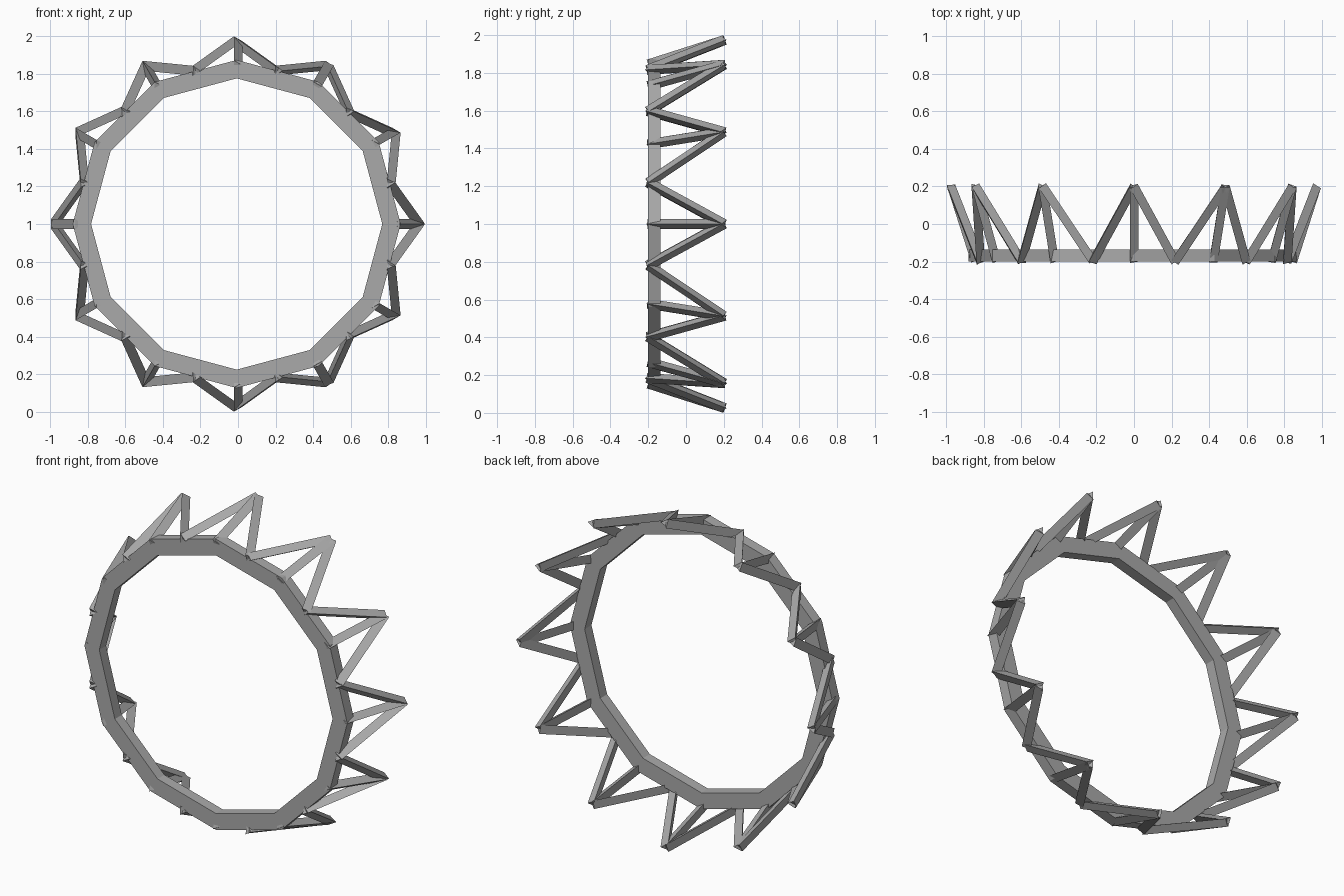
import bpy, bmesh, math
from mathutils import Vector

if "Cube" in bpy.data.objects:
    bpy.data.objects.remove(bpy.data.objects["Cube"])

CENTRE = Vector((-0.007, 0, 1.0))
COUNT = 12
FRONT, RING_BACK, TIP = -0.2, -0.135, 0.2   # depths along y
BASE_R, TIP_R = 0.845, 0.973
STRUT_R = 0.03

grey = bpy.data.materials.new("plain grey")
grey.diffuse_color = (0.4, 0.4, 0.4, 1)
grey.use_nodes = True
grey.node_tree.nodes["Principled BSDF"].inputs["Base Color"].default_value = grey.diffuse_color


def polar(radius, degrees, y):
    a = math.radians(degrees)
    return CENTRE + Vector((radius * math.cos(a), y, radius * math.sin(a)))


def finish(name, bm):
    bmesh.ops.recalc_face_normals(bm, faces=bm.faces)
    mesh = bpy.data.meshes.new(name)
    bm.to_mesh(mesh)
    bm.free()
    mesh.materials.append(grey)
    obj = bpy.data.objects.new(name, mesh)
    bpy.context.collection.objects.link(obj)
    return obj


def add_strut(bm, start, end):
    """Three-sided bar with square-cut ends, one edge towards +x."""
    turn = Vector((0, 1, 0)).rotation_difference((end - start).normalized())
    ends = []
    for point in (start, end):
        loop = []
        for k in range(3):
            a = k * math.tau / 3
            corner = Vector((math.cos(a), 0, math.sin(a))) * STRUT_R
            loop.append(bm.verts.new(point + turn @ corner))
        ends.append(loop)
        bm.faces.new(loop)
    for k in range(3):
        n = (k + 1) % 3
        bm.faces.new((ends[0][k], ends[0][n], ends[1][n], ends[1][k]))


# Flat twelve-sided hoop with a rectangular section
bm = bmesh.new()
section = [(0.873, FRONT), (0.873, RING_BACK), (0.775, RING_BACK), (0.775, FRONT)]
loops = [[bm.verts.new(polar(r, i * 360 / COUNT, y)) for r, y in section]
         for i in range(COUNT)]
for i in range(COUNT):
    a, b = loops[i], loops[(i + 1) % COUNT]
    for k in range(4):
        n = (k + 1) % 4
        bm.faces.new((a[k], a[n], b[n], b[k]))
finish("hoop", bm)

# Flared spikes, each a tripod of bars meeting at the rear tip
for i in range(COUNT):
    angle = i * 360 / COUNT
    bm = bmesh.new()
    for offset in (-15, 0, 15):
        add_strut(bm, polar(BASE_R, angle + offset, FRONT), polar(TIP_R, angle, TIP))
    finish(f"spike_{i + 1}", bm)
